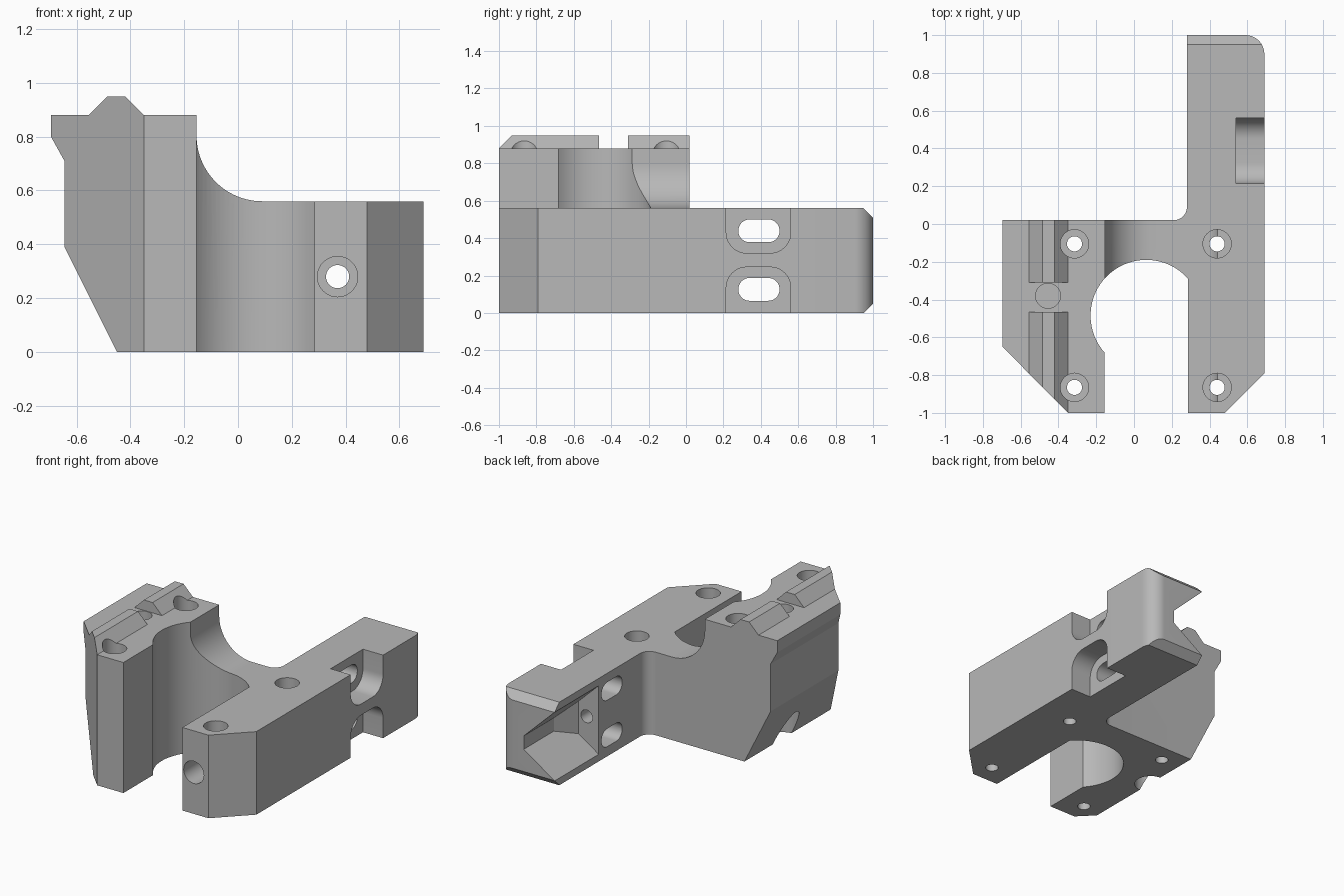
import bpy, bmesh
from math import sin, cos, radians

cube = bpy.data.objects.get("Cube")
if cube:
    bpy.data.objects.remove(cube, do_unlink=True)

grey = bpy.data.materials.new("plain grey")
grey.use_nodes = True
colour = (0.48, 0.48, 0.48, 1)
grey.diffuse_color = colour
grey.node_tree.nodes["Principled BSDF"].inputs["Base Color"].default_value = colour


def arc(cx, cy, r, start, end, n=16):
    angles = [radians(start + (end - start) * i / n) for i in range(n + 1)]
    return [(cx + r * cos(a), cy + r * sin(a)) for a in angles]


def rounded(u0, u1, v0, v1, r):
    return (arc(u1 - r, v1 - r, r, 0, 90, 10) + arc(u0 + r, v1 - r, r, 90, 180, 10)
            + arc(u0 + r, v0 + r, r, 180, 270, 10) + arc(u1 - r, v0 + r, r, 270, 360, 10))


def prism(name, outline, axis, low, high):
    """Extrude a flat outline along an axis."""
    place = {"x": lambda u, v, w: (w, u, v),
             "y": lambda u, v, w: (u, w, v),
             "z": lambda u, v, w: (u, v, w)}[axis]
    bm = bmesh.new()
    face = bm.faces.new([bm.verts.new(place(u, v, low)) for u, v in outline])
    top = bmesh.ops.extrude_face_region(bm, geom=[face])["geom"]
    shift = place(0, 0, high - low)
    bmesh.ops.translate(bm, vec=shift, verts=[g for g in top if isinstance(g, bmesh.types.BMVert)])
    bmesh.ops.remove_doubles(bm, verts=bm.verts, dist=1e-5)
    bmesh.ops.recalc_face_normals(bm, faces=bm.faces)
    mesh = bpy.data.meshes.new(name)
    bm.to_mesh(mesh)
    bm.free()
    mesh.materials.append(grey)
    obj = bpy.data.objects.new(name, mesh)
    bpy.context.collection.objects.link(obj)
    return obj


def combine(target, tool, operation="DIFFERENCE"):
    """Apply a boolean and discard the tool."""
    tool.hide_render = True
    mod = target.modifiers.new("cut", "BOOLEAN")
    mod.operation, mod.solver, mod.object = operation, "EXACT", tool
    bpy.context.view_layer.objects.active = target
    bpy.ops.object.modifier_apply(modifier=mod.name)
    bpy.data.objects.remove(tool, do_unlink=True)


def bore(target, u, v, r, axis, low, high):
    combine(target, prism("bore", arc(u, v, r, 0, 360, 40), axis, low, high))


# Block: plan outline with the slotted bore and rear arm
plan = ([(-0.8, -0.545), (-0.35, -1), (-0.155, -1)]
        + arc(0.065, -0.485, 0.295, 221.8, 41.8, 48)
        + [(0.285, -1), (0.48, -1), (0.69, -0.79)]
        + arc(0.59, 0.9, 0.1, 0, 90) + [(0.28, 1)]
        + arc(0.21, 0.09, 0.07, 0, -90) + [(-0.8, 0.02)])
block = prism("bracket_block", plan, "z", -0.1, 1.1)

# Front profile with raised ridge, swept shoulder and slanted left side
profile = ([(-0.45, 0), (0.8, 0), (0.8, 0.56)]
           + arc(0.09, 0.804, 0.244, 270, 180, 32)
           + [(-0.154, 0.88), (-0.35, 0.88), (-0.42, 0.95), (-0.485, 0.95), (-0.555, 0.88),
              (-0.695, 0.88), (-0.695, 0.8), (-0.645, 0.71), (-0.645, 0.39)])
combine(block, prism("profile", profile, "y", -1.2, 1.2), "INTERSECT")

# Bevelled end of the arm
side = [(-1.1, -0.1), (0.85, -0.1), (1.1, 0.15), (1.1, 0.41), (0.4, 1.11), (-1.1, 1.11)]
combine(block, prism("side", side, "x", -1, 1), "INTERSECT")

# Gap in the ridge, blind hole in it, and relief in the slanted side
gap = [(-0.6, -0.465), (-0.3, -0.465), (-0.3, -0.31), (-0.6, -0.31)]
combine(block, prism("gap", gap, "z", 0.88, 1.1))
bore(block, -0.455, -0.38, 0.066, "z", 0.6, 1)
bore(block, -0.455, -0.38, 0.1, "z", -0.1, 0.4)

# Counterbored bolt holes
for x in (-0.315, 0.44):
    for y in (-0.105, -0.865):
        bore(block, x, y, 0.075, "z", 0.3, 1.1)
        bore(block, x, y, 0.04, "z", -0.1, 0.5)

# Long screw hole through the right side
bore(block, 0.37, 0.28, 0.075, "y", -1.1, 0.2)
bore(block, 0.37, 0.28, 0.043, "y", 0, 0.8)

# Two recessed slots through the arm
for recess_low, recess_high, slot_low in ((-0.2, 0.245, 0.065), (0.32, 0.76, 0.378)):
    combine(block, prism("recess", rounded(0.215, 0.56, recess_low, recess_high, 0.11), "x", 0.54, 0.8))
    combine(block, prism("slot", rounded(0.28, 0.5, slot_low, slot_low + 0.122, 0.06), "x", 0.1, 0.6))

# Tapered pocket in the arm's inner corner
pocket = prism("pocket", [(0.26, 0.53), (0.51, 0.29), (0.51, 0.2), (0.26, 0.035)], "y", 0.4, 1.1)
reach = [(0.2, 0.53), (0.43, 0.53), (0.51, 0.68), (0.6, 0.85), (0.6, 1.05), (0.2, 1.05)]
combine(pocket, prism("reach", reach, "z", -0.1, 0.7), "INTERSECT")
combine(block, pocket)

bpy.ops.object.select_all(action="DESELECT")
block.select_set(True)
bpy.context.view_layer.objects.active = block
bpy.ops.object.shade_smooth_by_angle(angle=radians(25))
